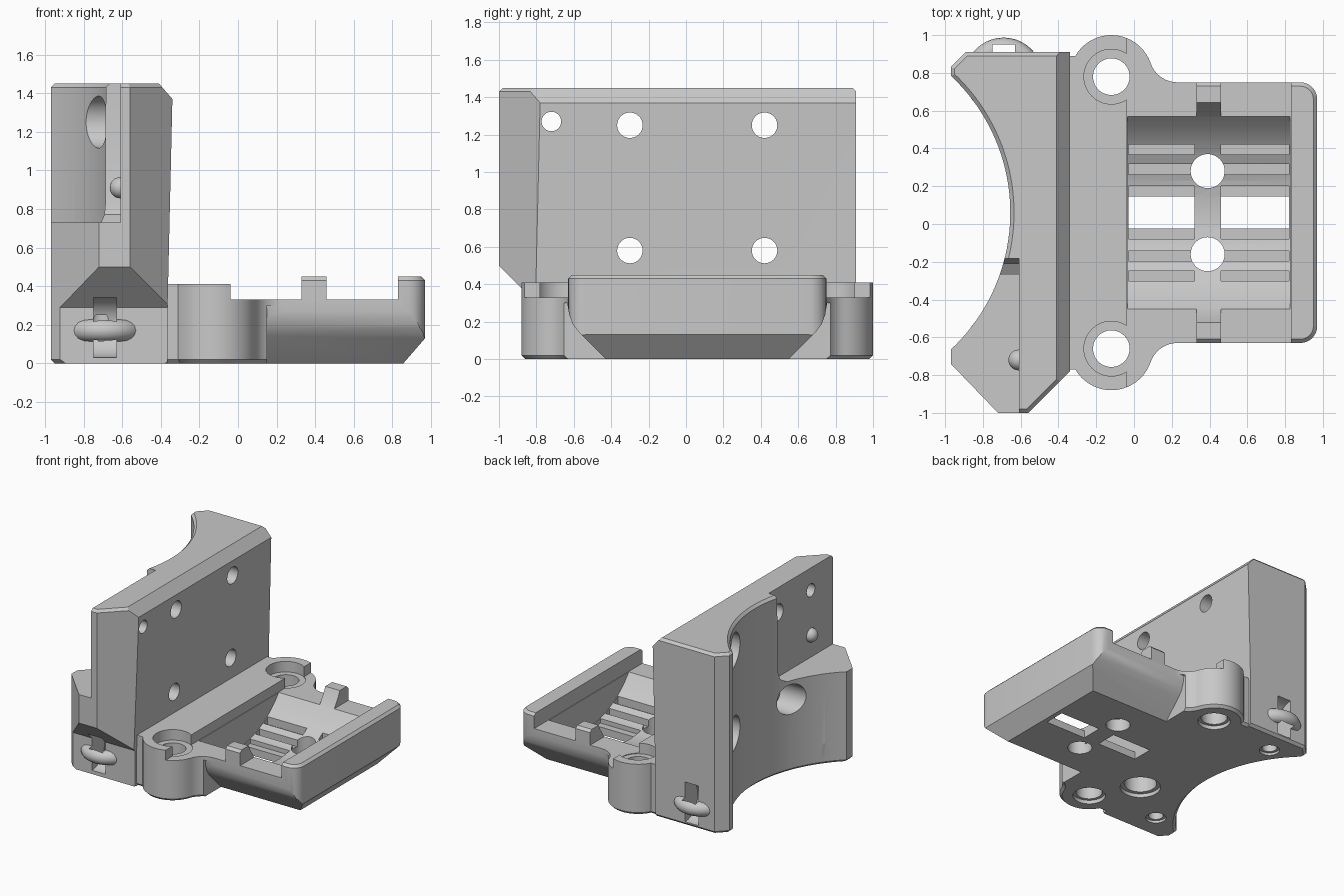
import bpy, bmesh, math
from mathutils import Vector, Matrix

cube = bpy.data.objects.get("Cube")
if cube:
    bpy.data.objects.remove(cube, do_unlink=True)

grey = bpy.data.materials.new("plain grey")
grey.use_nodes = True
grey.diffuse_color = (0.58, 0.58, 0.58, 1)
grey.node_tree.nodes["Principled BSDF"].inputs["Base Color"].default_value = (0.58, 0.58, 0.58, 1)

MID = 0.06  # y of the symmetry plane; parts are modelled around y = 0 and shifted at the end


def finish(bm, name):
    bmesh.ops.recalc_face_normals(bm, faces=bm.faces[:])
    mesh = bpy.data.meshes.new(name)
    bm.to_mesh(mesh)
    bm.free()
    mesh.materials.append(grey)
    ob = bpy.data.objects.new(name, mesh)
    bpy.context.collection.objects.link(ob)
    return ob


def prism(name, axis, pts, a, b, chamfer=0):
    """Extrude a profile along an axis, optionally chamfering both end caps."""
    place = {"x": lambda p, t: (t, p[0], p[1]),
             "y": lambda p, t: (p[0], t, p[1]),
             "z": lambda p, t: (p[0], p[1], t)}[axis]
    bm = bmesh.new()
    low = [bm.verts.new(place(p, a)) for p in pts]
    high = [bm.verts.new(place(p, b)) for p in pts]
    caps = [bm.faces.new(low), bm.faces.new(high)]
    for i in range(len(pts)):
        j = (i + 1) % len(pts)
        bm.faces.new((low[i], low[j], high[j], high[i]))
    bmesh.ops.recalc_face_normals(bm, faces=bm.faces[:])
    if chamfer:
        edges = [e for f in caps for e in f.edges]
        bmesh.ops.bevel(bm, geom=edges, offset=chamfer, segments=1, affect="EDGES")
    return finish(bm, name)


def box(x0, x1, y0, y1, z0, z1):
    return prism("cutter", "z", [(x0, y0), (x1, y0), (x1, y1), (x0, y1)], z0, z1)


def rod(axis, u, v, r, a, b):
    return prism("cutter", axis, arc(u, v, r, 0, 352.5, 48), a, b)


def arc(cx, cy, r, start, end, n=16):
    angles = [math.radians(start + (end - start) * i / (n - 1)) for i in range(n)]
    return [(cx + r * math.cos(t), cy + r * math.sin(t)) for t in angles]


def combine(ob, other, operation="DIFFERENCE"):
    other.hide_render = True
    before = ob.data.copy()
    mod = ob.modifiers.new("combine", "BOOLEAN")
    mod.operation, mod.object, mod.solver = operation, other, "EXACT"
    bpy.context.view_layer.objects.active = ob
    bpy.ops.object.modifier_apply(modifier=mod.name)
    if not ob.data.polygons:  # never let a failed cut erase the part
        ob.data = before
    bpy.data.objects.remove(other, do_unlink=True)


# Upright wall with a concave rear side and a pointed front end
outline = [(-0.97, 0.77), (-0.89, 0.85), (-0.34, 0.85), (-0.34, -0.84), (-0.56, -1.06),
           (-0.72, -1.06), (-0.97, -0.80)] + arc(-1.647, 0, 0.992, -46.9, 46.9, 40)
wall = prism("upright_wall", "z", outline, 0, 1.45, 0.02)
# Undercut front, tapered face and shelf cut
combine(wall, prism("cutter", "x", [(-0.85, -0.1), (-0.85, 0.29), (-1.2, 0.64), (-1.2, -0.1)], -1.2, 0.1))
combine(wall, prism("cutter", "y", [(-0.42, 1.462), (-0.34, 1.37), (-0.365, 0.3), (-0.365, -0.1),
                                    (0, -0.1), (0, 1.6), (-0.42, 1.6)], -1.2, 1.2))
combine(wall, prism("cutter", "x", [(-0.24, 1.6), (-0.25, 0.83), (-0.27, 0.77), (-0.33, 0.73),
                                    (-1.2, 0.73), (-1.2, 1.6)], -1.2, -0.61))
# Screw holes through the wall, counterbored on the concave side
for y in (-0.36, 0.36):
    for z in (0.58, 1.25):
        combine(wall, rod("x", y, z, 0.068, -1.2, 0))
for y, z, r in ((-0.36, 0.58, 0.12), (0.36, 0.58, 0.135), (0.36, 1.25, 0.135)):
    combine(wall, rod("x", y, z, r, -1.2, -0.55))
combine(wall, rod("x", -0.78, 1.27, 0.052, -1.2, 0))

# Base tray outline: ear, fillet and rounded corner, mirrored front to back
half = ([(-0.5, 0.83)] + arc(-0.12, 0.72, 0.22, 150, 18.9, 20)
        + arc(0.23, 0.84, 0.15, 198.9, 270, 10)[1:] + arc(0.88, 0.60, 0.09, 90, 0, 8))
tray = prism("base_tray", "z", half + [(x, -y) for x, y in reversed(half)], 0, 0.45, 0.02)
# Step heights, leaving the end rim and two short ribs
combine(tray, box(-1, -0.04, -1.2, 1.2, 0.41, 1))
for x0, x1 in ((-0.04, 0.33), (0.46, 0.83)):
    combine(tray, box(x0, x1, -1.2, 1.2, 0.33, 1))
combine(tray, box(0.32, 0.47, -0.39, 0.39, 0.33, 1))
# Sloped underside
combine(tray, prism("cutter", "y", [(0.84, -0.02), (1.1, 0.28), (1.1, -0.02)], -1.2, 1.2))
for s in (-1, 1):
    slope = [(0.47, -0.02), (0.63, 0.14), (0.665, 0.185), (0.685, 0.24), (0.695, 0.3), (1, 0.3), (1, -0.02)]
    combine(tray, prism("cutter", "x", [(s * y, z) for y, z in slope], 0.15, 1.2))

# Curved trough with grooves and through slots either side of a web
combine(tray, rod("x", 0, 0.725, 0.645, -0.035, 0.825))
for x0, x1 in ((-0.03, 0.32), (0.46, 0.82)):
    combine(tray, box(x0, x1, -0.14, 0.14, 0.06, 0.5))
    combine(tray, box(x0, x1, -0.085, 0.085, -0.1, 0.5))
    for s in (-1, 1):
        for y, z in ((0.23, 0.08), (0.335, 0.13)):
            combine(tray, box(x0, x1, s * y - 0.027, s * y + 0.027, z, 0.5))

# Tie loops on the front and back faces, each bridging a round recess
for s in (-1, 1):
    combine(wall, rod("x", s * 0.85, 0.19, 0.16, -0.75, -0.63))
    bm = bmesh.new()
    rings = []
    for i in range(40):
        turn = Matrix.Rotation(math.tau * i / 40, 3, "Z")
        rings.append([bm.verts.new(turn @ Vector((0.15 + p, 0, q)) + Vector((-0.69, s * 0.72, 0.17)))
                      for p, q in arc(0, 0, 0.057, 0, 337.5, 16)])
    for i in range(40):
        a, b = rings[i], rings[(i + 1) % 40]
        for j in range(16):
            k = (j + 1) % 16
            bm.faces.new((a[j], b[j], b[k], a[k]))
    combine(wall, finish(bm, "tie_loop"), "UNION")
    ends = sorted((s * 0.78, s * 0.89))
    combine(wall, box(-0.75, -0.63, ends[0], ends[1], 0.1, 0.24))

# Vertical holes in the ears, web and underside
for s in (-1, 1):
    combine(tray, rod("z", -0.12, s * 0.72, 0.097, -0.1, 0.6))
    combine(tray, rod("z", -0.12, s * 0.72, 0.145, 0.325, 0.6))
    combine(tray, rod("z", -0.12, s * 0.72, 0.12, -0.1, 0.03))
    combine(tray, rod("z", 0.39, s * 0.22, 0.09, -0.1, 0.6))
    combine(wall, rod("z", -0.71, s * 0.655, 0.055, -0.1, 0.25))
    combine(wall, rod("z", -0.71, s * 0.655, 0.075, -0.1, 0.02))
for part in (wall, tray):
    combine(part, rod("z", -0.33, -0.38, 0.12, -0.1, 0.25))
    combine(part, rod("z", -0.33, -0.38, 0.15, -0.1, 0.03))

# Small round peg on the shelf side of the wall
bm = bmesh.new()
bmesh.ops.create_uvsphere(bm, u_segments=24, v_segments=16, radius=0.055,
                          matrix=Matrix.Translation((-0.61, -0.78, 0.91)))
peg = finish(bm, "round_peg")

for ob in (wall, tray, peg):
    ob.location.y = MID
    bpy.ops.object.select_all(action="DESELECT")
    ob.select_set(True)
    bpy.context.view_layer.objects.active = ob
    bpy.ops.object.shade_smooth_by_angle(angle=math.radians(30))
